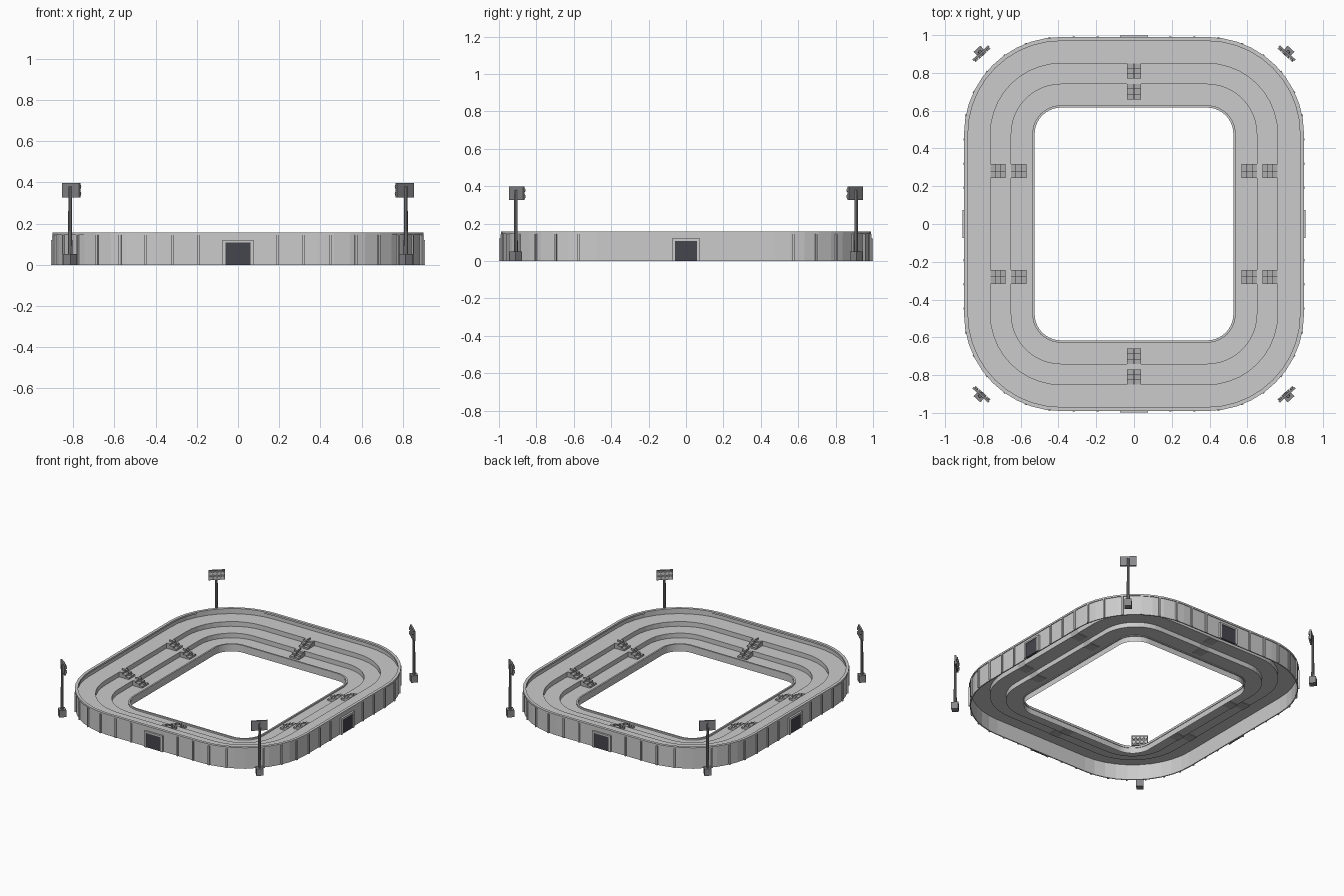
import bpy, bmesh, math
from mathutils import Matrix, Vector

if "Cube" in bpy.data.objects:
    bpy.data.objects.remove(bpy.data.objects["Cube"])

CX, CY, SEG = 0.387, 0.477, 10      # corner arc centres and segments per corner
R_IN, R_OUT = 0.143, 0.508          # corner radii of the inner and outer edges


def material(name, v):
    m = bpy.data.materials.new(name)
    m.diffuse_color = (*v, 1)
    m.use_nodes = True
    m.node_tree.nodes["Principled BSDF"].inputs["Base Color"].default_value = m.diffuse_color
    return m


DARK = material("dark_opening", (0.06, 0.06, 0.075))
STEEL = material("steel_grey", (0.25, 0.25, 0.26))
STAIR = material("stair_grey", (0.42, 0.42, 0.42))


def finish(name, bm, mat=None):
    me = bpy.data.meshes.new(name)
    bm.to_mesh(me)
    bm.free()
    ob = bpy.data.objects.new(name, me)
    bpy.context.collection.objects.link(ob)
    if mat:
        me.materials.append(mat)
    return ob


def outline(r, z):
    pts = []
    for q, (sx, sy) in enumerate([(1, 1), (-1, 1), (-1, -1), (1, -1)]):
        for i in range(SEG + 1):
            a = math.pi / 2 * (q + i / SEG)
            pts.append((sx * CX + r * math.cos(a), sy * CY + r * math.sin(a), z))
    return pts


def sweep(name, profile, closed=True):
    """Carry an (r, z) profile round the rounded rectangle."""
    bm = bmesh.new()
    rings = [[bm.verts.new(p) for p in outline(r, z)] for r, z in profile]
    pairs = list(zip(rings, rings[1:]))
    if closed:
        pairs.append((rings[-1], rings[0]))
    for a, b in pairs:
        n = len(a)
        for i in range(n):
            j = (i + 1) % n
            bm.faces.new((a[i], a[j], b[j], b[i]))
    bmesh.ops.recalc_face_normals(bm, faces=bm.faces)
    return finish(name, bm)


def box(bm, frame, lo, hi):
    """Add a box given by two corners in a local frame."""
    lo, hi = Vector(lo), Vector(hi)
    m = frame @ Matrix.Translation((lo + hi) / 2) @ Matrix.Diagonal((*(hi - lo), 1))
    bmesh.ops.create_cube(bm, size=1, matrix=m)


def frame_at(x, y, angle):
    """Local frame whose +x points along angle."""
    return Matrix.Translation((x, y, 0)) @ Matrix.Rotation(angle, 4, 'Z')


# Terraced deck: inner wall, three tiers and their risers
tiers = [(R_IN, 0), (R_IN, 0.045), (0.263, 0.045), (0.263, 0.08),
         (0.373, 0.08), (0.373, 0.115), (R_OUT - 0.008, 0.115)]
deck = sweep("terrace_deck", tiers, closed=False)
deck.data.flip_normals() if deck.data.polygons[2 * 4 * (SEG + 1) - 1].normal.z < -0.5 else None

# Inner kerb, outer wall and its rim
sweep("inner_kerb", [(R_IN - 0.004, 0.04), (R_IN + 0.008, 0.04),
                     (R_IN + 0.008, 0.056), (R_IN - 0.004, 0.056)])
sweep("outer_wall", [(R_OUT - 0.008, 0), (R_OUT, 0), (R_OUT, 0.146), (R_OUT - 0.008, 0.146)])
sweep("outer_rim", [(R_OUT - 0.016, 0.144), (R_OUT + 0.005, 0.144),
                    (R_OUT + 0.005, 0.157), (R_OUT - 0.016, 0.157)])

# Wall columns: even spacing along each quarter, mirrored to four, skipping the gates
bm = bmesh.new()
arc = R_OUT * math.pi / 2
step = (CX + CY + arc) / 13
for i in range(1, 12):
    s = (i + 0.5) * step            # distance from the middle of the right side
    if s < CY:
        x, y, a = CX + R_OUT, s, 0
    elif s < CY + arc:
        a = (s - CY) / R_OUT
        x, y = CX + R_OUT * math.cos(a), CY + R_OUT * math.sin(a)
    else:
        x, y, a = CX - (s - CY - arc), CY + R_OUT, math.pi / 2
    for sx in (1, -1):
        for sy in (1, -1):
            ang = math.atan2(sy * math.sin(a), sx * math.cos(a))
            box(bm, frame_at(sx * x, sy * y, ang), (-0.006, -0.006, 0), (0.008, 0.006, 0.145))
finish("wall_columns", bm)

# Gates in the middle of each side: frame and dark opening
frames, doors = bmesh.new(), bmesh.new()
for k in range(4):
    d = (CX if k % 2 == 0 else CY) + R_OUT
    f = frame_at(0, 0, k * math.pi / 2)
    for s in (1, -1):
        lo, hi = sorted((s * 0.06, s * 0.075))
        box(frames, f, (d - 0.006, lo, 0), (d + 0.014, hi, 0.12))
    box(frames, f, (d - 0.006, -0.06, 0.108), (d + 0.014, 0.06, 0.12))
    box(doors, f, (d - 0.006, -0.06, 0), (d + 0.009, 0.06, 0.108))
finish("gate_frames", frames)
finish("gate_doors", doors, DARK)

# Stairs between tiers, with a thin centre rail
stairs = bmesh.new()


def stair(x, y, angle, z):
    f = frame_at(x, y, angle)       # +x climbs outwards to the riser at x = 0
    for i in range(3):
        box(stairs, f, (-0.08 + i * 0.0267, -0.037, z - 0.004),
            (-0.08 + (i + 1) * 0.0267, 0.037, z + 0.0125 * (i + 1)))
        box(stairs, f, (-0.08 + i * 0.0267, -0.0015, z),
            (-0.08 + (i + 1) * 0.0267, 0.0015, z + 0.0125 * (i + 1) + 0.012))


for r, z in ((0.263, 0.045), (0.373, 0.08)):
    for s in (1, -1):
        stair(0, s * (CY + r), s * math.pi / 2, z)
        for y in (0.28, -0.28):
            stair(s * (CX + r), y, 0 if s > 0 else math.pi, z)
finish("tier_stairs", stairs, STAIR)

# Floodlight masts at the four corners, facing the centre
for n, (sx, sy) in enumerate([(1, 1), (-1, 1), (-1, -1), (1, -1)]):
    x, y = sx * 0.815, sy * 0.91
    f = frame_at(x, y, math.atan2(-y, -x))
    bm = bmesh.new()
    box(bm, f, (-0.024, -0.024, 0), (0.024, 0.024, 0.052))
    bmesh.ops.create_cone(bm, cap_ends=True, segments=8, radius1=0.011, radius2=0.008,
                          depth=0.33, matrix=f @ Matrix.Translation((0, 0, 0.215)))
    box(bm, f, (0.002, -0.056, 0.326), (0.014, 0.056, 0.398))
    finish(f"floodlight_mast_{n + 1}", bm, STEEL)
    bm = bmesh.new()
    for row in range(2):
        for col in range(4):
            c = f @ Matrix.Translation((0.018, -0.0405 + col * 0.027, 0.345 + row * 0.034))
            bmesh.ops.create_cone(bm, cap_ends=True, segments=10, radius1=0.010, radius2=0.012,
                                  depth=0.01, matrix=c @ Matrix.Rotation(math.pi / 2, 4, 'Y'))
    finish(f"floodlight_lamps_{n + 1}", bm)
